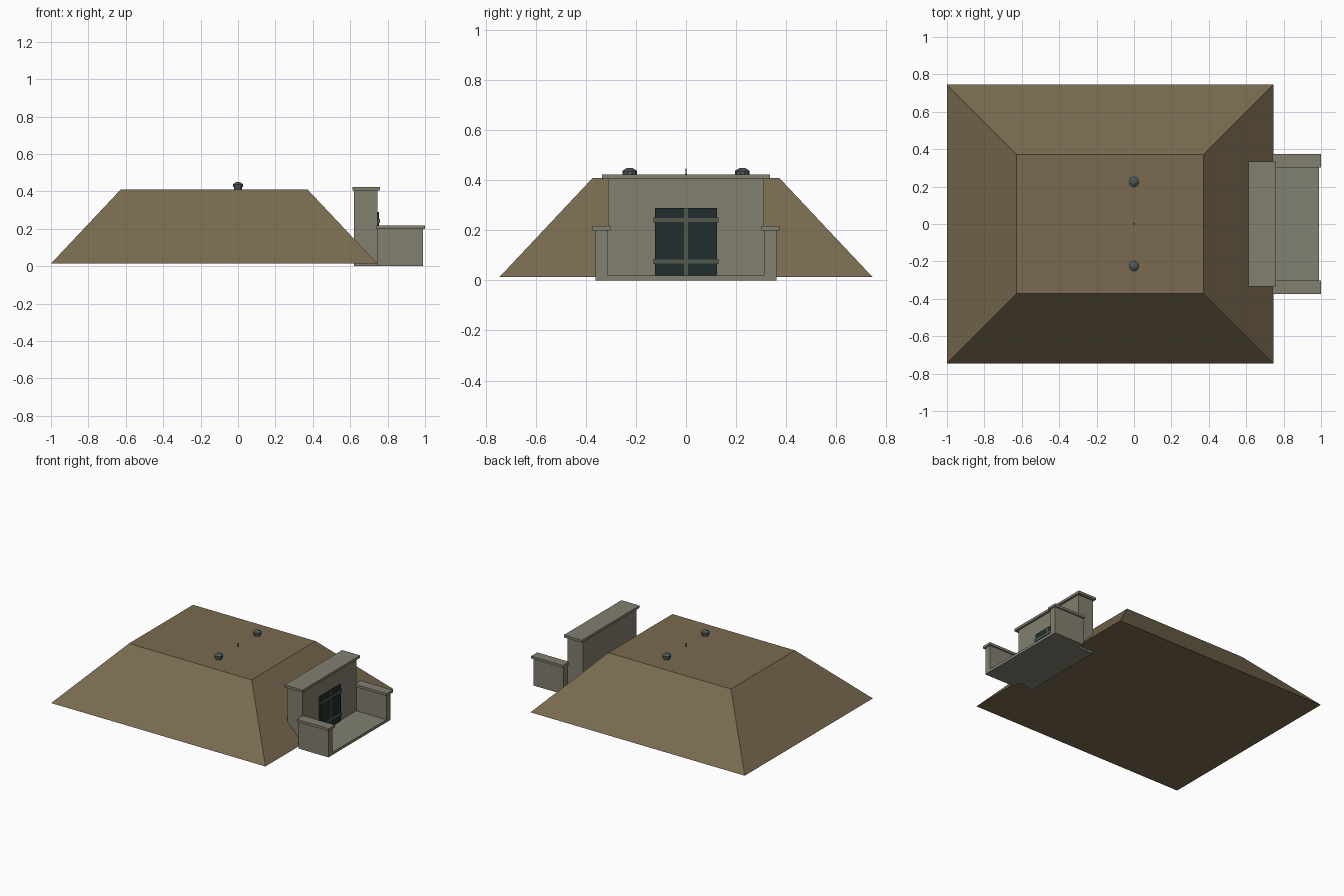
import bpy
import bmesh

cube = bpy.data.objects.get("Cube")
if cube:
    bpy.data.objects.remove(cube, do_unlink=True)


def material(name, rgb):
    m = bpy.data.materials.new(name)
    m.use_nodes = True
    m.diffuse_color = (*rgb, 1)
    m.node_tree.nodes["Principled BSDF"].inputs["Base Color"].default_value = (*rgb, 1)
    return m


EARTH = material("earth brown", (0.195, 0.147, 0.08))
CONCRETE = material("concrete grey", (0.225, 0.213, 0.16))
FLOOR = material("floor grey", (0.22, 0.22, 0.17))
DOOR = material("dark door steel", (0.015, 0.026, 0.027))
BAR = material("green grey bar", (0.085, 0.1, 0.075))
VENT = material("vent metal", (0.075, 0.1, 0.095))


def finish(name, bm, mat):
    bmesh.ops.recalc_face_normals(bm, faces=bm.faces)
    mesh = bpy.data.meshes.new(name)
    bm.to_mesh(mesh)
    bm.free()
    mesh.materials.append(mat)
    obj = bpy.data.objects.new(name, mesh)
    bpy.context.collection.objects.link(obj)
    return obj


def box(name, x, y, z, mat):
    bm = bmesh.new()
    bmesh.ops.create_cube(bm, size=1)
    for v in bm.verts:
        v.co = [r[0] if c < 0 else r[1] for c, r in zip(v.co, (x, y, z))]
    return finish(name, bm, mat)


def lathe(name, x, y, rings, mat, sides=10):
    """Stack of (radius, height) rings, capped at both ends."""
    bm = bmesh.new()
    for (r1, z1), (r2, z2) in zip(rings, rings[1:]):
        cone = bmesh.ops.create_cone(bm, cap_ends=True, segments=sides,
                                     radius1=r1, radius2=r2, depth=z2 - z1)
        bmesh.ops.translate(bm, verts=cone["verts"], vec=(x, y, (z1 + z2) / 2))
    return finish(name, bm, mat)


# Earth mound: a box with its top drawn inward
mound = box("earth_mound", (-1, 0.745), (-0.745, 0.745), (0.014, 0.41), EARTH)
for v in mound.data.vertices:
    if v.co.z > 0.2:
        v.co.x += 0.373 if v.co.x < 0 else -0.373
        v.co.y *= 0.5

# Entrance head wall with coping, and the floor slab
box("head_wall", (0.62, 0.745), (-0.312, 0.312), (0.001, 0.405), CONCRETE)
box("head_wall_coping", (0.613, 0.76), (-0.335, 0.335), (0.405, 0.423), CONCRETE)
box("entrance_floor", (0.62, 0.99), (-0.312, 0.312), (0, 0.02), FLOOR)

# Side walls and their copings
for side, s in (("left", 1), ("right", -1)):
    box(f"{side}_side_wall", (0.745, 0.99), sorted((s * 0.312, s * 0.362)), (0, 0.2), CONCRETE)
    box(f"{side}_side_coping", (0.74, 1), sorted((s * 0.302, s * 0.373)), (0.2, 0.218), CONCRETE)

# Double door with straps, hinges and a centre bar
box("door", (0.74, 0.752), (-0.123, 0.123), (0.02, 0.29), DOOR)
box("door_centre_bar", (0.745, 0.755), (-0.007, 0.007), (0.02, 0.29), BAR)
for level, z in (("lower", 0.076), ("upper", 0.242)):
    box(f"{level}_strap", (0.745, 0.756), (-0.125, 0.125), (z - 0.008, z + 0.008), BAR)
    for side, y in (("left", 0.124), ("right", -0.124)):
        box(f"{level}_{side}_hinge", (0.745, 0.758), (y - 0.006, y + 0.006),
            (z - 0.01, z + 0.01), BAR)

# Roof vents and a thin centre mast
for side, y in (("left", 0.225), ("right", -0.225)):
    lathe(f"{side}_vent", 0, y, [(0.023, 0.405), (0.023, 0.424)], VENT)
    lathe(f"{side}_vent_cap", 0, y, [(0.029, 0.424), (0.029, 0.438), (0.01, 0.45)], VENT)
lathe("roof_mast", 0, 0, [(0.003, 0.405), (0.003, 0.425), (0.001, 0.447)], DOOR, sides=6)
